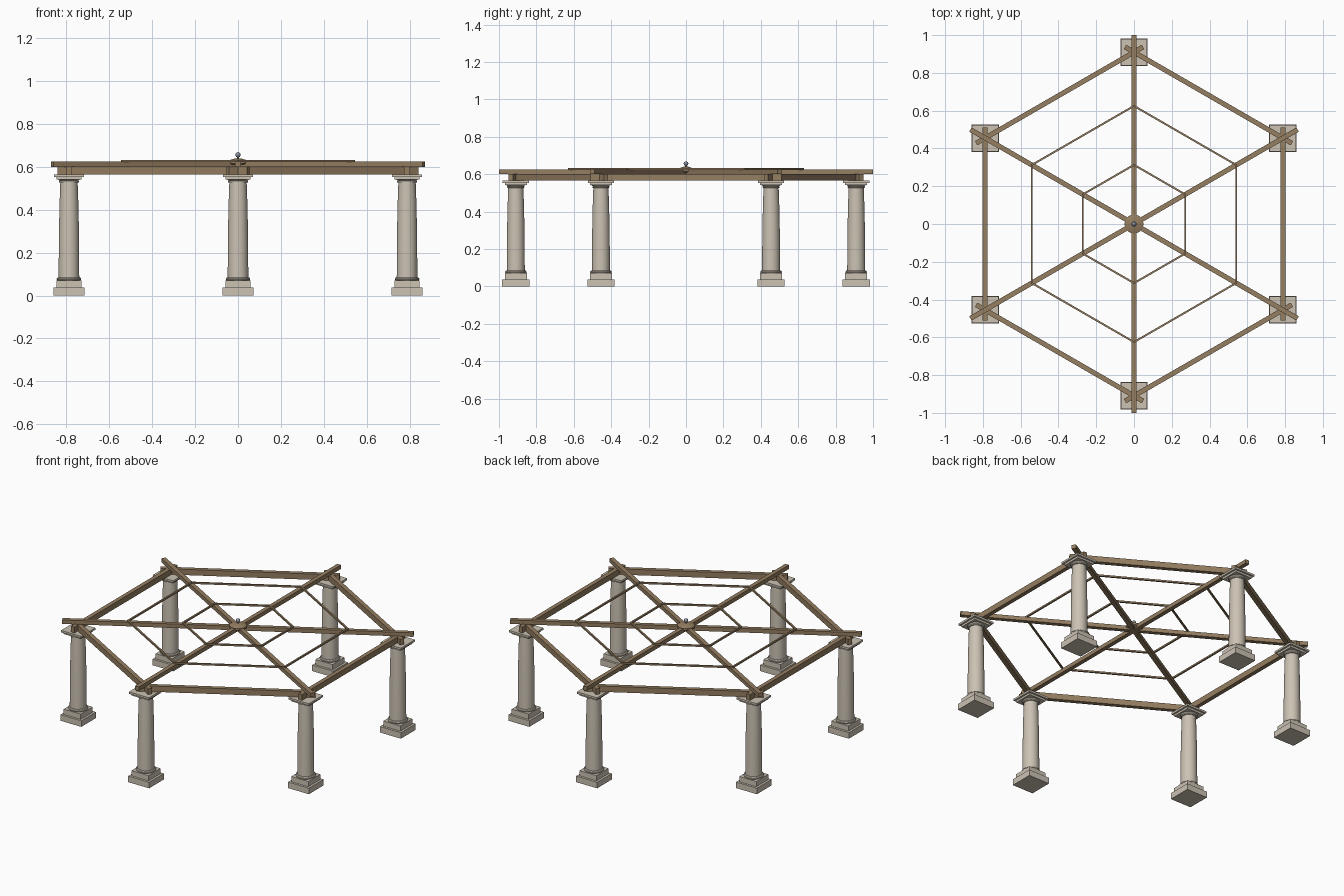
import bpy, math
from mathutils import Matrix

if "Cube" in bpy.data.objects:
    bpy.data.objects.remove(bpy.data.objects["Cube"])


def material(name, color):
    m = bpy.data.materials.new(name)
    m.diffuse_color = (*color, 1)
    m.use_nodes = True
    m.node_tree.nodes["Principled BSDF"].inputs["Base Color"].default_value = m.diffuse_color
    return m


STONE = material("stone", (0.60, 0.54, 0.45))
WOOD = material("wood", (0.30, 0.21, 0.12))
METAL = material("metal", (0.25, 0.28, 0.33))


def mesh_object(name, verts, faces, mat, smooth=False):
    me = bpy.data.meshes.new(name)
    me.from_pydata(verts, [], faces)
    me.materials.append(mat)
    ob = bpy.data.objects.new(name, me)
    bpy.context.collection.objects.link(ob)
    if smooth:
        bpy.ops.object.select_all(action='DESELECT')
        ob.select_set(True)
        bpy.context.view_layer.objects.active = ob
        bpy.ops.object.shade_smooth_by_angle(angle=math.radians(35))
    return ob


def box(name, center, size, mat, angle=0):
    x, y, z = (s / 2 for s in size)
    rot = Matrix.Rotation(angle, 4, 'Z')
    corners = [(-x, -y), (x, -y), (x, y), (-x, y)]
    verts = [rot.to_3x3() @ Matrix.Translation((a, b, c)).translation for c in (-z, z) for a, b in corners]
    faces = [(3, 2, 1, 0), (4, 5, 6, 7)] + [(i, (i + 1) % 4, (i + 1) % 4 + 4, i + 4) for i in range(4)]
    ob = mesh_object(name, verts, faces, mat)
    ob.location = center
    return ob


def lathe(name, profile, center, mat, n=32):
    verts = [(r * math.cos(math.tau * i / n), r * math.sin(math.tau * i / n), z)
             for r, z in profile for i in range(n)]
    faces = [(j * n + i, j * n + (i + 1) % n, (j + 1) * n + (i + 1) % n, (j + 1) * n + i)
             for j in range(len(profile) - 1) for i in range(n)]
    faces += [tuple(range(n - 1, -1, -1)), tuple(range(len(verts) - n, len(verts)))]
    ob = mesh_object(name, verts, faces, mat, True)
    ob.location = center
    return ob


def hex_ring(name, radius, width, z0, z1):
    # mitred hexagonal batten ring with corners on the rafters
    verts, faces = [], []
    for k in range(6):
        a = math.radians(90 + 60 * k)
        for dr, z in ((-1, z0), (1, z0), (1, z1), (-1, z1)):
            r = radius + dr * width / 2 / math.cos(math.pi / 6)
            verts.append((r * math.cos(a), r * math.sin(a), z))
        n = (k + 1) % 6
        faces += [(4 * k + i, 4 * n + i, 4 * n + (i + 1) % 4, 4 * k + (i + 1) % 4) for i in range(4)]
    ob = mesh_object(name, verts, [f[::-1] for f in faces], WOOD)
    return ob


R = 0.91
SHAFT = [(0.054, 0.070), (0.057, 0.074), (0.057, 0.079), (0.053, 0.084), (0.048, 0.085),
         (0.0475, 0.20), (0.046, 0.33), (0.0435, 0.44), (0.0405, 0.526),
         (0.046, 0.528), (0.046, 0.533), (0.043, 0.535), (0.052, 0.543), (0.058, 0.552)]
for k in range(6):
    a = math.radians(90 + 60 * k)
    x, y = R * math.cos(a), R * math.sin(a)
    # stepped base, turned shaft, square capital
    box(f"plinth_{k}", (x, y, 0.019), (0.145, 0.145, 0.038), STONE)
    box(f"base_step_{k}", (x, y, 0.0545), (0.118, 0.118, 0.033), STONE)
    lathe(f"column_shaft_{k}", SHAFT, (x, y, 0), STONE)
    box(f"capital_lower_{k}", (x, y, 0.547), (0.118, 0.118, 0.012), STONE)
    box(f"capital_plate_{k}", (x, y, 0.559), (0.14, 0.14, 0.012), STONE)
    # perimeter beam between neighbouring columns
    b = a + math.pi / 6
    d = R * math.cos(math.pi / 6)
    box(f"perimeter_beam_{k}", (d * math.cos(b), d * math.sin(b), 0.583),
        (0.026, 1.02, 0.036), WOOD, b)

# crossing rafters
for k in range(3):
    box(f"rafter_{k}", (0, 0, 0.6125), (2.0, 0.026, 0.025), WOOD, math.radians(90 + 60 * k))

# batten rings
hex_ring("outer_batten_ring", 0.625, 0.010, 0.623, 0.633)
hex_ring("inner_batten_ring", 0.313, 0.010, 0.623, 0.633)

# centre hub and finial
lathe("centre_hub", [(0.042, 0.61), (0.05, 0.615), (0.05, 0.628), (0.012, 0.640)], (0, 0, 0), WOOD, 24)
lathe("finial_stem", [(0.005, 0.636), (0.005, 0.650)], (0, 0, 0), METAL, 12)
ball = [(0.0125 * math.sin(math.pi * (i + .1) / 8.2), -0.0125 * math.cos(math.pi * (i + .1) / 8.2)) for i in range(9)]
lathe("finial_ball", ball, (0, 0, 0.656), METAL, 16)
